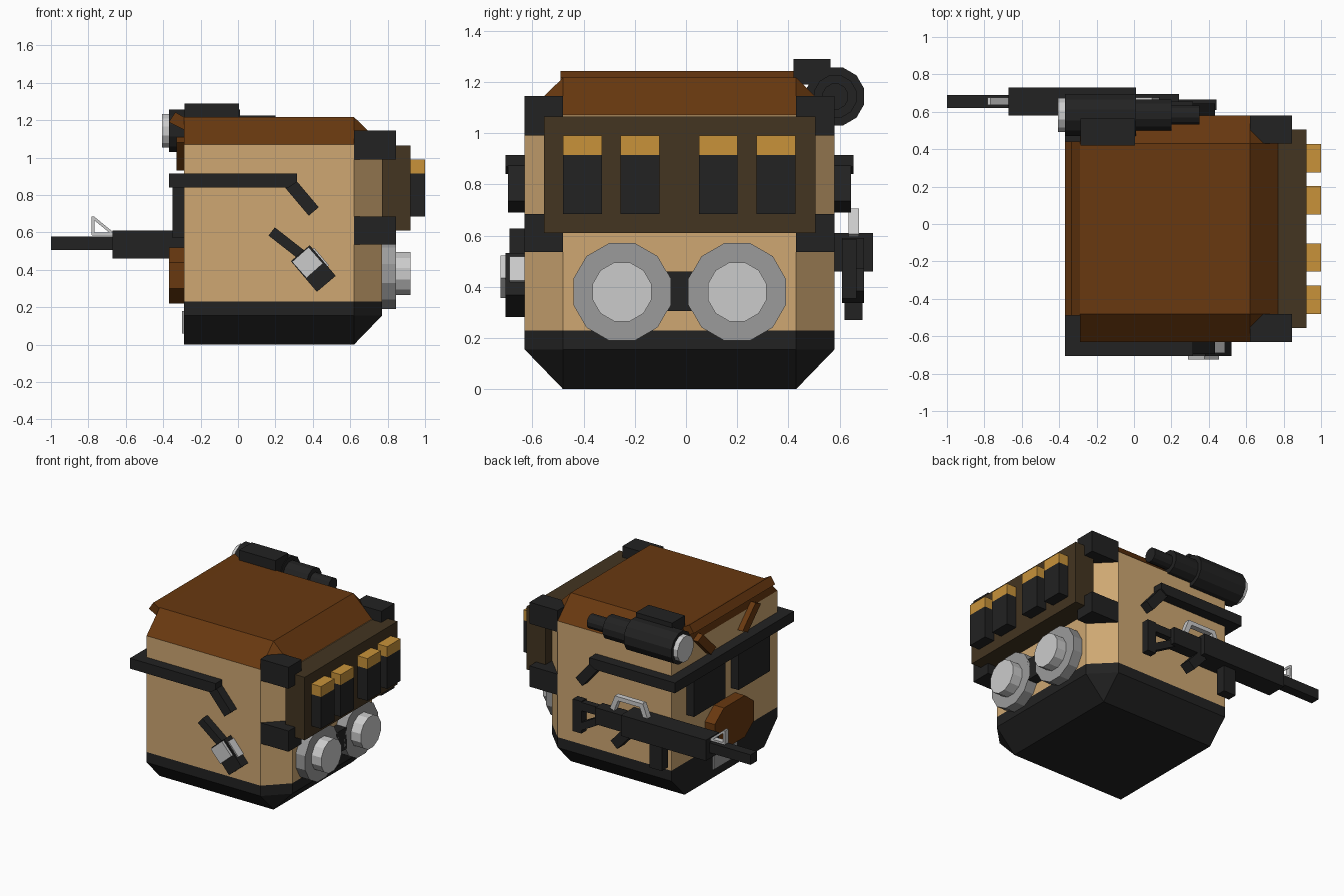
import bpy, bmesh, math

if "Cube" in bpy.data.objects:
    bpy.data.objects.remove(bpy.data.objects["Cube"])


def material(name, rgb):
    m = bpy.data.materials.new(name)
    m.diffuse_color = (*rgb, 1)
    m.use_nodes = True
    m.node_tree.nodes["Principled BSDF"].inputs["Base Color"].default_value = m.diffuse_color
    return m


TAN = material("tan_canvas", (0.62, 0.39, 0.17))
BROWN = material("brown_leather", (0.14, 0.040, 0.005))
OLIVE = material("dark_olive", (0.056, 0.035, 0.015))
BLACK = material("black", (0.016, 0.016, 0.016))
ORANGE = material("orange", (0.58, 0.29, 0.042))
GREY = material("grey", (0.33, 0.33, 0.33))
LIGHT = material("light_grey", (0.60, 0.60, 0.60))


def hull(name, pts, mat):
    """Convex flat-faced solid around the given points."""
    bm = bmesh.new()
    for p in pts:
        bm.verts.new(p)
    bmesh.ops.convex_hull(bm, input=bm.verts[:])
    bmesh.ops.dissolve_limit(bm, angle_limit=0.01, verts=bm.verts[:], edges=bm.edges[:])
    bmesh.ops.recalc_face_normals(bm, faces=bm.faces[:])
    me = bpy.data.meshes.new(name)
    bm.to_mesh(me)
    bm.free()
    me.materials.append(mat)
    ob = bpy.data.objects.new(name, me)
    bpy.context.collection.objects.link(ob)
    return ob


def box(name, x, y, z, mat):
    return hull(name, [(a, b, c) for a in x for b in y for c in z], mat)


def prism(name, xz, y, mat):
    return hull(name, [(a, b, c) for a, c in xz for b in y], mat)


def bar(name, p, q, width, y, mat):
    """Strip from p to q in the xz plane, between two y values."""
    dx, dz = q[0] - p[0], q[1] - p[1]
    k = width / 2 / math.hypot(dx, dz)
    nx, nz = -dz * k, dx * k
    return prism(name, [(a + s * nx, c + s * nz) for a, c in (p, q) for s in (-1, 1)], y, mat)


def drum(name, x, y, z, r, mat, n=12):
    """Cylinder along x; r is measured to the flats."""
    r /= math.cos(math.pi / n)
    ang = [(i + 0.5) * 2 * math.pi / n for i in range(n)]
    return hull(name, [(a, y + r * math.cos(t), z + r * math.sin(t)) for a in x for t in ang], mat)


CY = -0.025  # symmetry plane of the pack


def both(y):
    return [("front", y), ("rear", tuple(2 * CY - v for v in y))]


# pack body: dark base, canvas middle, leather lid
OUTER = [(-.29, -.63), (.62, -.63), (.77, -.48), (.77, .43), (.62, .58), (-.29, .58)]
INNER = [(-.29, -.48), (.62, -.48), (.62, .43), (-.29, .43)]


def ring(pts, z):
    return [(a, b, z) for a, b in pts]


hull("pack_base", ring(INNER, 0) + ring(OUTER, .155) + ring(OUTER, .23), BLACK)
hull("pack_body", ring(OUTER, .23) + ring(OUTER, 1.07), TAN)
hull("pack_lid", ring(OUTER, 1.07) + ring(INNER, 1.217), BROWN)
prism("lid_lip", [(-.29, 1.217), (-.335, 1.243), (-.37, 1.19), (-.29, 1.15)], (-.49, .44), BROWN)

# corner guards and ammunition panel
for side, y in both((-.63, -.48)):
    box(f"upper_corner_guard_{side}", (.62, .845), y, (.99, 1.145), BLACK)
    box(f"lower_corner_guard_{side}", (.62, .845), y, (.535, .685), BLACK)
box("pouch_panel", (.77, .922), (-.555, .505), (.61, 1.065), OLIVE)
for i, y0 in enumerate((-.48, -.255, .05, .275)):
    y = (y0, y0 + .152)
    box(f"magazine_pouch_{i}", (.922, 1), y, (.685, .915), BLACK)
    box(f"magazine_top_{i}", (.922, 1), y, (.915, .99), ORANGE)

# round canisters
for i, y in enumerate((-.25, .20)):
    drum(f"canister_{i}", (.77, .845), y, .38, .19, GREY)
    drum(f"canister_cap_{i}", (.845, .922), y, .38, .115, LIGHT)
box("canister_link", (.77, .845), (-.085, .035), (.305, .46), BLACK)

# wrap-around strap with bent ends
for side, y in both((-.705, -.63)):
    prism(f"side_strap_{side}", [(-.37, .915), (.315, .915), (.315, .87), (.27, .84), (-.37, .84)], y, BLACK)
    yb = tuple(v if abs(v - CY) < .64 else CY + math.copysign(.67, v - CY) for v in y)
    bar(f"strap_end_{side}", (.28, .86), (.405, .712), .07, yb, BLACK)
box("back_strap", (-.37, -.29), (-.705, .655), (.84, .915), BLACK)
for side, y in both((-.46, -.10)):
    box(f"shoulder_pad_{side}", (-.35, -.29), y, (.57, .84), BLACK)

# leather V straps and lumbar pad on the back
for s in (-1, 1):
    pts = [(x, CY + s * yy, z) for x in (-.33, -.29)
           for yy, z in ((.36, 1.08), (.30, 1.11), (.21, .93), (.15, .96))]
    hull("v_strap", pts, BROWN)
hull("lumbar_pad", [(x, CY + s * yy, z) for x in (-.37, -.29) for s in (-1, 1)
                    for yy, z in ((.12, .52), (.225, .44), (.225, .30), (.12, .22))], BROWN)
box("lumbar_buckle", (-.299, -.29), (-.16, .11), (.06, .18), GREY)

# front hanging strap with buckle
bar("hanging_strap", (.18, .605), (.34, .48), .055, (-.69, -.63), BLACK).hide_render = False
bar("strap_holder", (.333, .489), (.472, .325), .132, (-.705, -.63), BLACK)
bar("buckle", (.333, .482), (.41, .395), .118, (-.725, -.70), LIGHT)
bar("buckle_side", (.402, .514), (.482, .42), .012, (-.69, -.63), LIGHT)

# telescope on the lid edge
for name, x, r, m in (("lens", (-.405, -.37), .09, LIGHT), ("tube", (-.37, .01), .113, BLACK),
                      ("middle", (.01, .20), .083, BLACK), ("eyepiece", (.20, .35), .05, BLACK)):
    drum(f"telescope_{name}", x, .583, 1.143, r, m)
box("telescope_mount", (-.285, .005), (.42, .565), (1.19, 1.29), BLACK)

# rifle on the rear side
GY = (.61, .695)
box("rifle_barrel", (-1, -.67), (.62, .69), (.505, .577), BLACK)
box("rifle_handguard", (-.67, .01), (.58, .73), (.46, .61), BLACK)
box("rifle_receiver", (.01, .24), GY, (.47, .59), BLACK)
bar("stock_upper", (.24, .55), (.38, .55), .06, (.62, .665), BLACK)
bar("stock_lower", (.22, .49), (.40, .39), .05, (.62, .665), BLACK)
box("stock_butt", (.37, .44), (.61, .665), (.355, .587), BLACK)
bar("rifle_grip", (-.01, .47), (.09, .36), .07, GY, BLACK)
box("rifle_magazine", (-.29, -.19), (.62, .69), (.27, .47), BLACK)

# rifle sights
SY = (.635, .675)
bar("front_sight_post", (-.775, .585), (-.775, .685), .015, SY, LIGHT)
bar("front_sight_slope", (-.775, .68), (-.675, .598), .015, SY, LIGHT)
bar("front_sight_foot", (-.78, .592), (-.67, .592), .015, SY, LIGHT)
bar("carry_handle_top", (-.12, .69), (.09, .69), .03, SY, LIGHT)
for x0, x1 in ((-.15, -.11), (.12, .08)):
    bar("carry_handle_leg", (x0, .60), (x1, .70), .035, SY, LIGHT)
